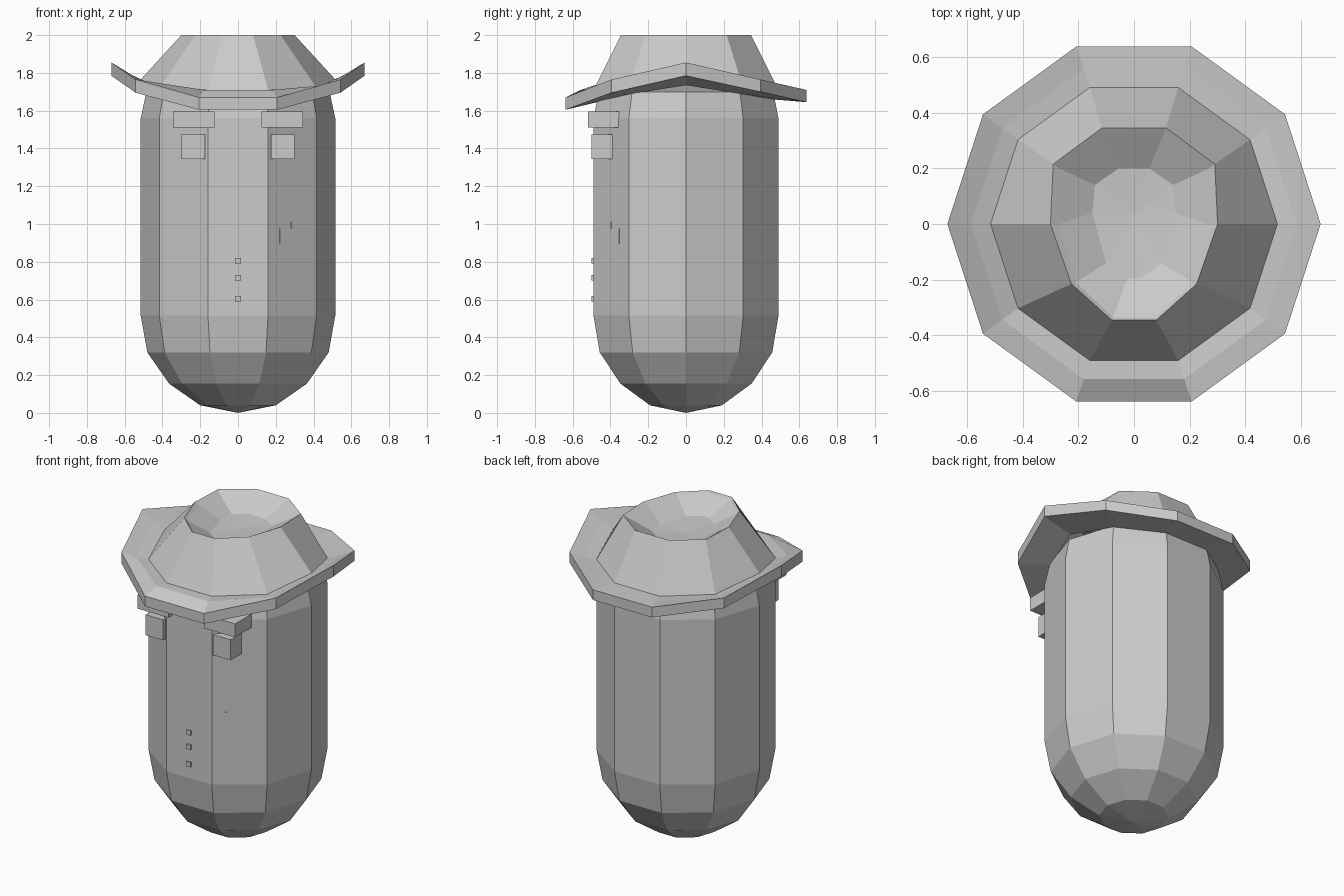
import bpy
import bmesh
from math import sin, cos, radians, pi, atan2
from mathutils import Matrix, Vector

cube = bpy.data.objects.get("Cube")
if cube:
    bpy.data.objects.remove(cube, do_unlink=True)

grey = bpy.data.materials.new("plain grey")
grey.use_nodes = True
COLOUR = (0.6, 0.6, 0.6, 1)
grey.diffuse_color = COLOUR
grey.node_tree.nodes["Principled BSDF"].inputs["Base Color"].default_value = COLOUR

ANGLES = [radians(a) for a in (-72, -36, 0, 36, 72)]


def finish(name, bm):
    bmesh.ops.recalc_face_normals(bm, faces=bm.faces)
    mesh = bpy.data.meshes.new(name)
    bm.to_mesh(mesh)
    bm.free()
    mesh.materials.append(grey)
    obj = bpy.data.objects.new(name, mesh)
    bpy.context.collection.objects.link(obj)
    return obj


def mirrored(points):
    """Complete a ten-sided ring from its five points on the +x side."""
    return points + [(-x, y, z) for x, y, z in reversed(points)]


def round_ring(radius, heights):
    """Ring of equal radius with heights listed from front to back."""
    return [(radius * cos(a), radius * sin(a), z) for a, z in zip(ANGLES, heights)]


def loft(name, half_rings, start=None, end=None):
    """Skin rings in order; close either end with a point if given."""
    bm = bmesh.new()
    rings = [[bm.verts.new(p) for p in mirrored(r)] for r in half_rings]
    for low, high in zip(rings, rings[1:]):
        for i in range(len(low)):
            j = (i + 1) % len(low)
            bm.faces.new((low[i], low[j], high[j], high[i]))
    for ring, tip in ((rings[0], start), (rings[-1], end)):
        if tip is not None:
            v = bm.verts.new(tip)
            for i in range(len(ring)):
                bm.faces.new((ring[i], ring[(i + 1) % len(ring)], v))
    return finish(name, bm)


def box(name, low, high, turn=0):
    low, high = Vector(low), Vector(high)
    size = Matrix.Diagonal((*(high - low), 1))
    place = Matrix.Translation((low + high) / 2) @ Matrix.Rotation(turn, 4, "Z")
    bm = bmesh.new()
    bmesh.ops.create_cube(bm, size=1, matrix=place @ size)
    return finish(name, bm)


# Capsule body with a rounded base
profile = [(0.2, 0.04), (0.365, 0.155), (0.48, 0.32), (0.515, 0.515),
           (0.515, 1.56), (0.485, 1.7)]
loft("body", [round_ring(r, [z] * 5) for r, z in profile],
     start=(0, 0, 0), end=(0, 0, 1.74))

# Hat: curled brim, tapering crown and dented top in one skin
underside = round_ring(0.48, (1.65, 1.69, 1.735, 1.69, 1.66))
edge_low = round_ring(0.67, (1.605, 1.695, 1.785, 1.7, 1.645))
edge_top = round_ring(0.67, (1.67, 1.765, 1.855, 1.765, 1.71))
brim_bend = round_ring(0.585, (1.71, 1.735, 1.8, 1.735, 1.71))
crown_base = round_ring(0.515, (1.71, 1.72, 1.765, 1.72, 1.71))
rim_plan = [(0.08, -0.345), (0.225, -0.215), (0.3, 0), (0.29, 0.215), (0.115, 0.345)]
lip_plan = [(0.075, -0.335), (0.21, -0.21), (0.27, 0), (0.27, 0.2), (0.105, 0.32)]
floor_plan = [(0.025, -0.195), (0.1, -0.14), (0.15, 0.04), (0.14, 0.14), (0.055, 0.2)]
dent = [[(x, y, z) for x, y in plan]
        for plan, z in ((rim_plan, 2), (lip_plan, 1.985), (floor_plan, 1.91))]
loft("hat", [underside, edge_low, edge_top, brim_bend, crown_base, *dent],
     end=(0, 0.03, 1.9))

# Eyes and brows set into the front corners
for side, name in ((1, "left"), (-1, "right")):
    for part, inner, outer, front, back, bottom, top in (
            ("eye", 0.175, 0.298, -0.5, -0.38, 1.345, 1.475),
            ("brow", 0.125, 0.343, -0.52, -0.355, 1.51, 1.595)):
        x0, x1 = sorted((side * inner, side * outer))
        box(name + "_" + part, (x0, front, bottom), (x1, back, top))

# Row of buttons
for i, z in enumerate((0.605, 0.715, 0.805)):
    box("button_%d" % (i + 1), (-0.015, -0.5, z - 0.015), (0.015, -0.48, z + 0.015))

# Shallow pocket plate with a small stem, lying on the slanted front panel
a, b = (Vector((0.515 * cos(t), 0.515 * sin(t), 0)) for t in ANGLES[:2])
slope = atan2(b.y - a.y, b.x - a.x)
middle = a.lerp(b, 0.49)
for name, width, low_z, high_z in (("pocket", 0.16, 0.895, 0.975),
                                   ("pocket_stem", 0.01, 0.975, 1.01)):
    half = Vector((width / 2, 0.003, 0))
    box(name, middle - half + Vector((0, 0, low_z)),
        middle + half + Vector((0, 0, high_z)), slope)
